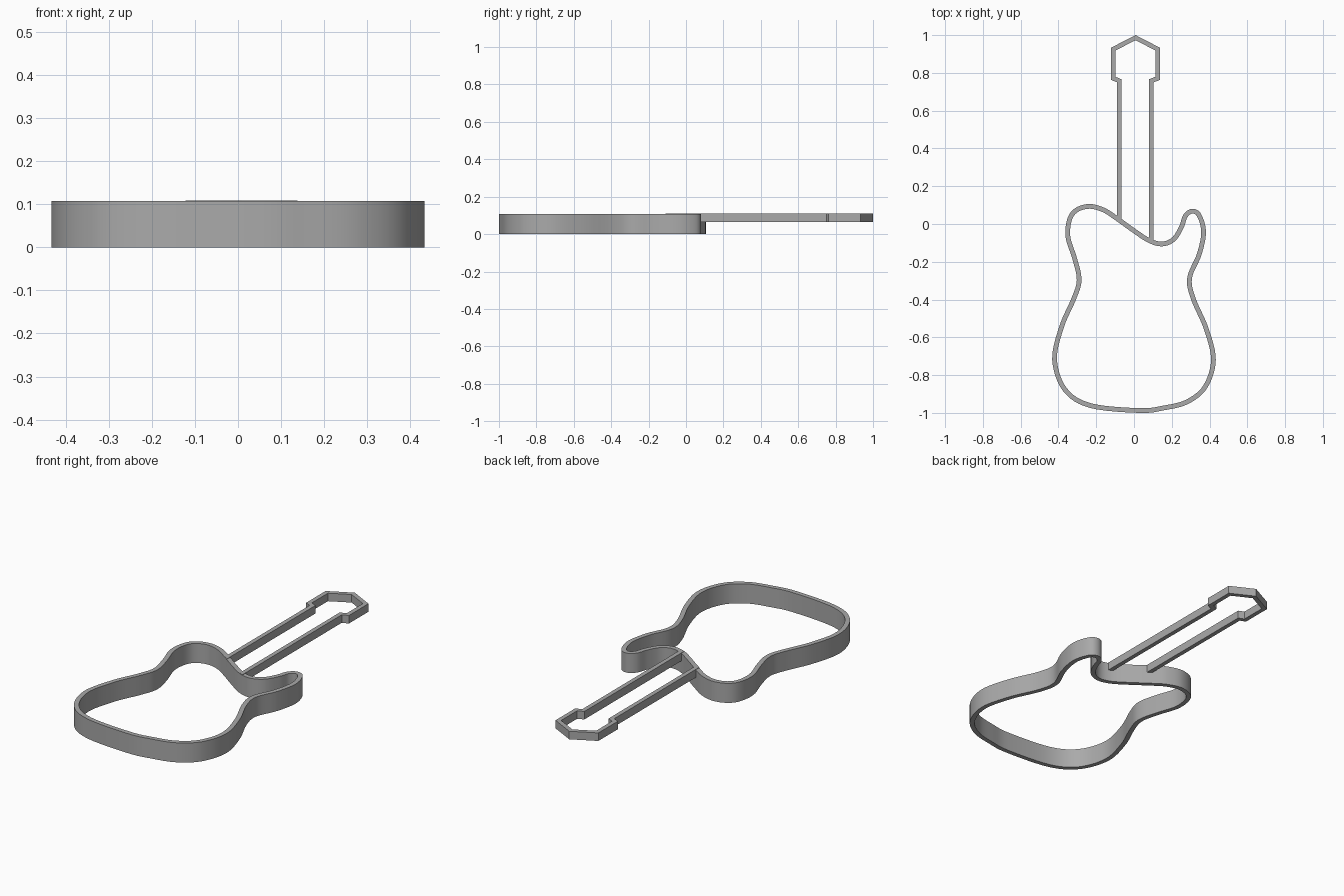
import bpy
import bmesh
from mathutils import Vector

cube = bpy.data.objects.get("Cube")
if cube:
    bpy.data.objects.remove(cube)

grey = bpy.data.materials.new("plain_grey")
grey.use_nodes = True
colour = (0.4, 0.4, 0.4, 1)
grey.diffuse_color = colour
grey.node_tree.nodes["Principled BSDF"].inputs["Base Color"].default_value = colour


def smooth_loop(pts, steps):
    """Closed Catmull-Rom curve through the points."""
    out, n = [], len(pts)
    for i in range(n):
        a, b, c, d = (pts[(i + k) % n] for k in (-1, 0, 1, 2))
        for s in range(steps):
            t = s / steps
            out.append((2 * b + (c - a) * t + (2 * a - 5 * b + 4 * c - d) * t * t
                        + (3 * b - a - 3 * c + d) * t ** 3) / 2)
    return out


def inset_path(pts, width, closed):
    """Offset a clockwise path inwards with mitred corners."""
    out, n = [], len(pts)
    for i, p in enumerate(pts):
        before = pts[i - 1] if closed or i > 0 else None
        after = pts[(i + 1) % n] if closed or i < n - 1 else None
        dirs = [(p - before).normalized()] if before else []
        dirs += [(after - p).normalized()] if after else []
        normals = [Vector((d.y, -d.x)) for d in dirs]
        miter = sum(normals, Vector((0, 0))).normalized()
        out.append(p + miter * width / miter.dot(normals[0]))
    return out


def wall(name, outer, inner, low, high, closed):
    """Rectangular-section wall between two matching paths."""
    bm = bmesh.new()
    rings = []
    for o, i in zip(outer, inner):
        section = ((o, low), (o, high), (i, high), (i, low))
        rings.append([bm.verts.new((p.x, p.y, z)) for p, z in section])
    pairs = list(zip(rings, rings[1:]))
    if closed:
        pairs.append((rings[-1], rings[0]))
    else:
        bm.faces.new(rings[0])
        bm.faces.new(rings[-1][::-1])
    for a, b in pairs:
        for k in range(4):
            m = (k + 1) % 4
            bm.faces.new((a[k], a[m], b[m], b[k]))
    bmesh.ops.recalc_face_normals(bm, faces=bm.faces)
    mesh = bpy.data.meshes.new(name)
    bm.to_mesh(mesh)
    bm.free()
    mesh.materials.append(grey)
    obj = bpy.data.objects.new(name, mesh)
    bpy.context.collection.objects.link(obj)
    return obj


# Body rim: curvy double-horned outline, clockwise from the tail
body = [Vector(p) for p in (
    (0.03, -1.0), (-0.235, -0.973), (-0.375, -0.885), (-0.433, -0.72),
    (-0.395, -0.54), (-0.33, -0.39), (-0.303, -0.297), (-0.325, -0.19),
    (-0.362, -0.07), (-0.352, 0.03), (-0.31, 0.085), (-0.235, 0.106),
    (-0.155, 0.085), (-0.087, 0.042), (0.008, -0.026), (0.087, -0.077),
    (0.15, -0.093), (0.203, -0.07), (0.24, -0.01), (0.262, 0.05),
    (0.304, 0.08), (0.352, 0.058), (0.381, -0.04), (0.357, -0.165),
    (0.307, -0.286), (0.325, -0.39), (0.394, -0.55), (0.433, -0.72),
    (0.388, -0.868), (0.288, -0.952), (0.16, -0.986))]
outline = smooth_loop(body, 6)
rim = wall("body_rim", outline, inset_path(outline, 0.025, True), 0, 0.107, True)

# Neck and headstock rim: open at the body end
neck = [Vector(p) for p in (
    (-0.09, 0.015), (-0.09, 0.75), (-0.122, 0.763), (-0.122, 0.933),
    (0.008, 1.0), (0.138, 0.933), (0.138, 0.763), (0.104, 0.75),
    (0.104, -0.11))]
neck_inner = inset_path(neck, 0.024, False)
neck_inner[0].y, neck_inner[-1].y = -0.004, -0.098
wall("neck_rim", neck, neck_inner, 0.065, 0.109, False)

# Smooth the curved walls, keep the rim edges sharp
bpy.ops.object.select_all(action='DESELECT')
rim.select_set(True)
bpy.context.view_layer.objects.active = rim
bpy.ops.object.shade_smooth_by_angle(angle=0.6)
